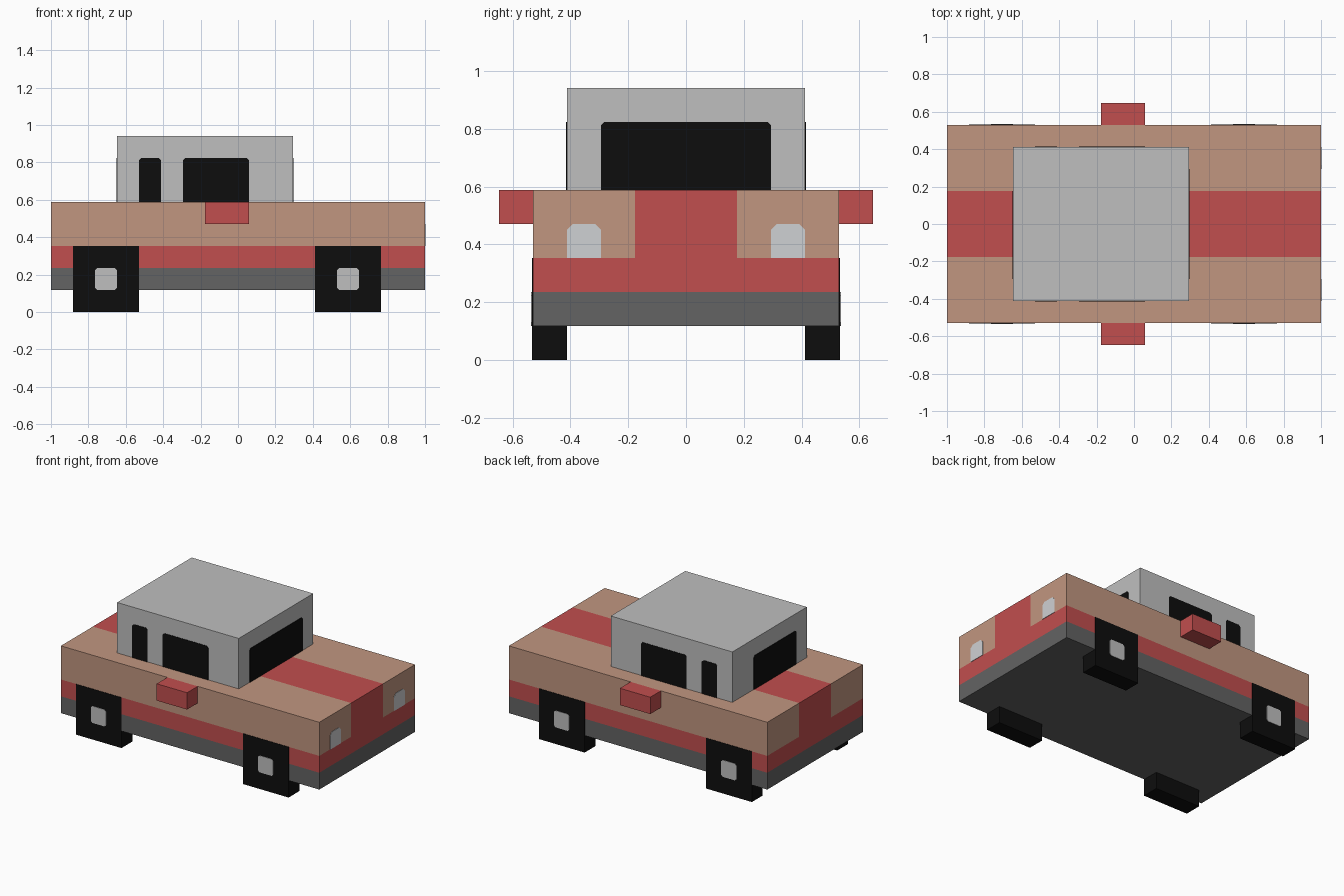
import bpy, bmesh
from mathutils import Vector

cube = bpy.data.objects.get("Cube")
if cube:
    bpy.data.objects.remove(cube, do_unlink=True)


def lin(c):
    c /= 255
    return c / 12.92 if c <= 0.04045 else ((c + 0.055) / 1.055) ** 2.4


def material(name, r, g, b):
    m = bpy.data.materials.new(name)
    m.use_nodes = True
    col = (lin(r), lin(g), lin(b), 1)
    m.diffuse_color = col
    bsdf = m.node_tree.nodes["Principled BSDF"]
    bsdf.inputs["Base Color"].default_value = col
    bsdf.inputs["Roughness"].default_value = 0.9
    return m


TAN = material("tan paint", 193, 150, 128)
RED = material("red paint", 193, 78, 78)
DARK = material("dark grey trim", 99, 99, 99)
GREY = material("light grey", 191, 191, 191)
BLACK = material("black", 13, 13, 13)
LAMP = material("lamp glass", 207, 209, 211)

U = 2 / 34      # the model sits on a grid of 34 units along its length
T = 0.003       # plate thickness


def finish(name, bm, *mats):
    bmesh.ops.recalc_face_normals(bm, faces=bm.faces)
    mesh = bpy.data.meshes.new(name)
    bm.to_mesh(mesh)
    bm.free()
    for m in mats:
        mesh.materials.append(m)
    ob = bpy.data.objects.new(name, mesh)
    bpy.context.collection.objects.link(ob)
    return ob


def box_mesh(lo, hi):
    bm = bmesh.new()
    bmesh.ops.create_cube(bm, size=1)
    for v in bm.verts:
        v.co = Vector([lo[i] if v.co[i] < 0 else hi[i] for i in range(3)])
    return bm


def box(name, lo, hi, mat):
    return finish(name, box_mesh(lo, hi), mat)


def plate(name, axis, side, pos, u0, u1, z0, z1, mat, top=0.012, bottom=0.0):
    """Thin upright panel facing side*axis, with clipped corners."""
    pts = [(u0 + bottom, z0), (u1 - bottom, z0), (u1, z0 + bottom), (u1, z1 - top),
           (u1 - top, z1), (u0 + top, z1), (u0, z1 - top), (u0, z0 + bottom)]
    pts = [p for i, p in enumerate(pts) if p != pts[i - 1]]
    bm = bmesh.new()
    d = side * pos
    verts = [bm.verts.new((d, u, z) if axis == "x" else (u, d, z)) for u, z in pts]
    face = bm.faces.new(verts)
    out = bmesh.ops.extrude_face_region(bm, geom=[face])["geom"]
    shift = Vector((side * T, 0, 0) if axis == "x" else (0, side * T, 0))
    bmesh.ops.translate(bm, vec=shift, verts=[g for g in out if isinstance(g, bmesh.types.BMVert)])
    return finish(name, bm, mat)


# Body: cut along the paint lines, then coloured by height and by the centre stripe
bm = box_mesh((-1, -9 * U, 2 * U), (1, 9 * U, 10 * U))
for co, no in [((0, 0, 4 * U), (0, 0, 1)), ((0, 0, 6 * U), (0, 0, 1)),
               ((0, 3 * U, 0), (0, 1, 0)), ((0, -3 * U, 0), (0, 1, 0))]:
    bmesh.ops.bisect_plane(bm, geom=bm.verts[:] + bm.edges[:] + bm.faces[:],
                           plane_co=co, plane_no=no)
for f in bm.faces:
    c = f.calc_center_median()
    if c.z < 4 * U:
        f.material_index = 2
    elif c.z < 6 * U or abs(c.y) < 3 * U and abs(c.y) < 8 * U:
        f.material_index = 1
finish("body", bm, TAN, RED, DARK)

# Cabin with its front and rear windows
box("cabin", (-11 * U, -7 * U, 10 * U), (5 * U, 7 * U, 16 * U), GREY)
plate("windscreen", "x", 1, 5 * U, -5 * U, 5 * U, 10 * U, 14 * U, BLACK)
plate("rear_window", "x", -1, 11 * U, -5 * U, 3 * U, 10 * U, 14 * U, BLACK)

# Headlights
for side, label in ((-1, "right"), (1, "left")):
    a, b = sorted((side * 5 * U, side * 7 * U))
    plate(label + "_headlight", "x", 1, 1, a, b, 6 * U, 8 * U, LAMP, top=0.02)

# Parts repeated on both long sides
for side, label in ((-1, "front"), (1, "back")):
    plate(label + "_door_window", "y", side, 7 * U, -5 * U, U, 10 * U, 14 * U, BLACK)
    plate(label + "_quarter_window", "y", side, 7 * U, -9 * U, -7 * U, 10 * U, 14 * U, BLACK)
    a, b = sorted((side * 9 * U, side * 11 * U))
    box(label + "_mirror", (-3 * U, a, 8 * U), (U, b, 10 * U), RED)
    for x, end in ((-15 * U, "rear"), (7 * U, "nose")):
        a, b = sorted((side * 7 * U, side * (9 * U + T)))
        box(f"{label}_{end}_wheel", (x, a, 0), (x + 6 * U, b, 6 * U), BLACK)
        plate(f"{label}_{end}_hubcap", "y", side, 9 * U + T, x + 2 * U, x + 4 * U,
              2 * U, 4 * U, GREY, bottom=0.012)
